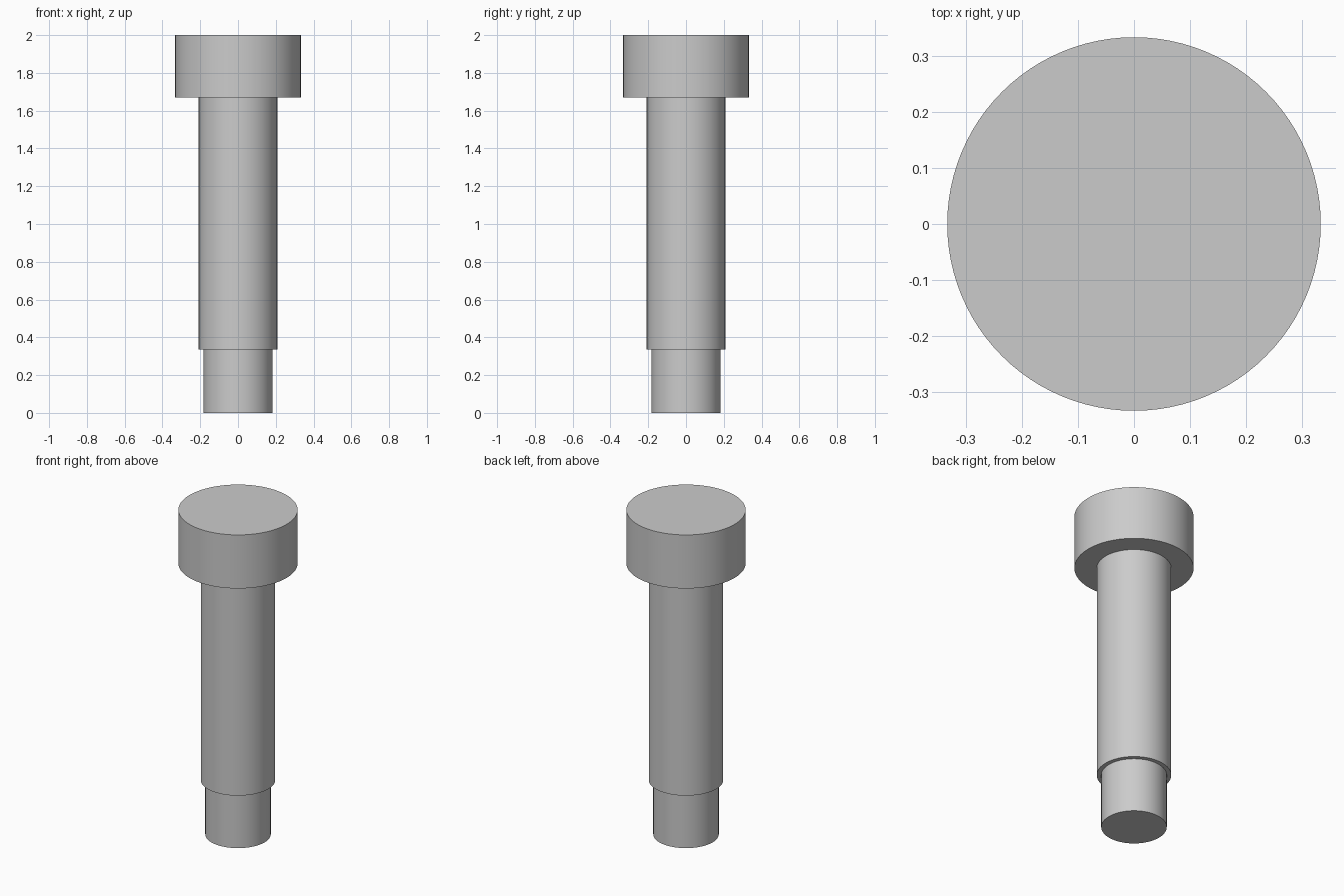
import bpy

if "Cube" in bpy.data.objects:
    bpy.data.objects.remove(bpy.data.objects["Cube"])

# One plain grey for the whole pin
grey = bpy.data.materials.new("plain_grey")
grey.diffuse_color = (0.6, 0.6, 0.6, 1.0)
grey.use_nodes = True
grey.node_tree.nodes["Principled BSDF"].inputs["Base Color"].default_value = grey.diffuse_color


def cylinder(name, radius, bottom, top):
    """Upright smooth-sided cylinder on the z axis."""
    bpy.ops.mesh.primitive_cylinder_add(
        vertices=96, radius=radius, depth=top - bottom,
        location=(0, 0, (bottom + top) / 2))
    part = bpy.context.object
    part.name = name
    part.data.materials.append(grey)
    bpy.ops.object.shade_smooth_by_angle()
    return part


# Stepped shoulder pin: narrow tip, long shank, wide head
cylinder("tip", 0.183, 0.0, 0.335)
cylinder("shank", 0.208, 0.335, 1.67)
cylinder("head", 0.333, 1.67, 2.0)
